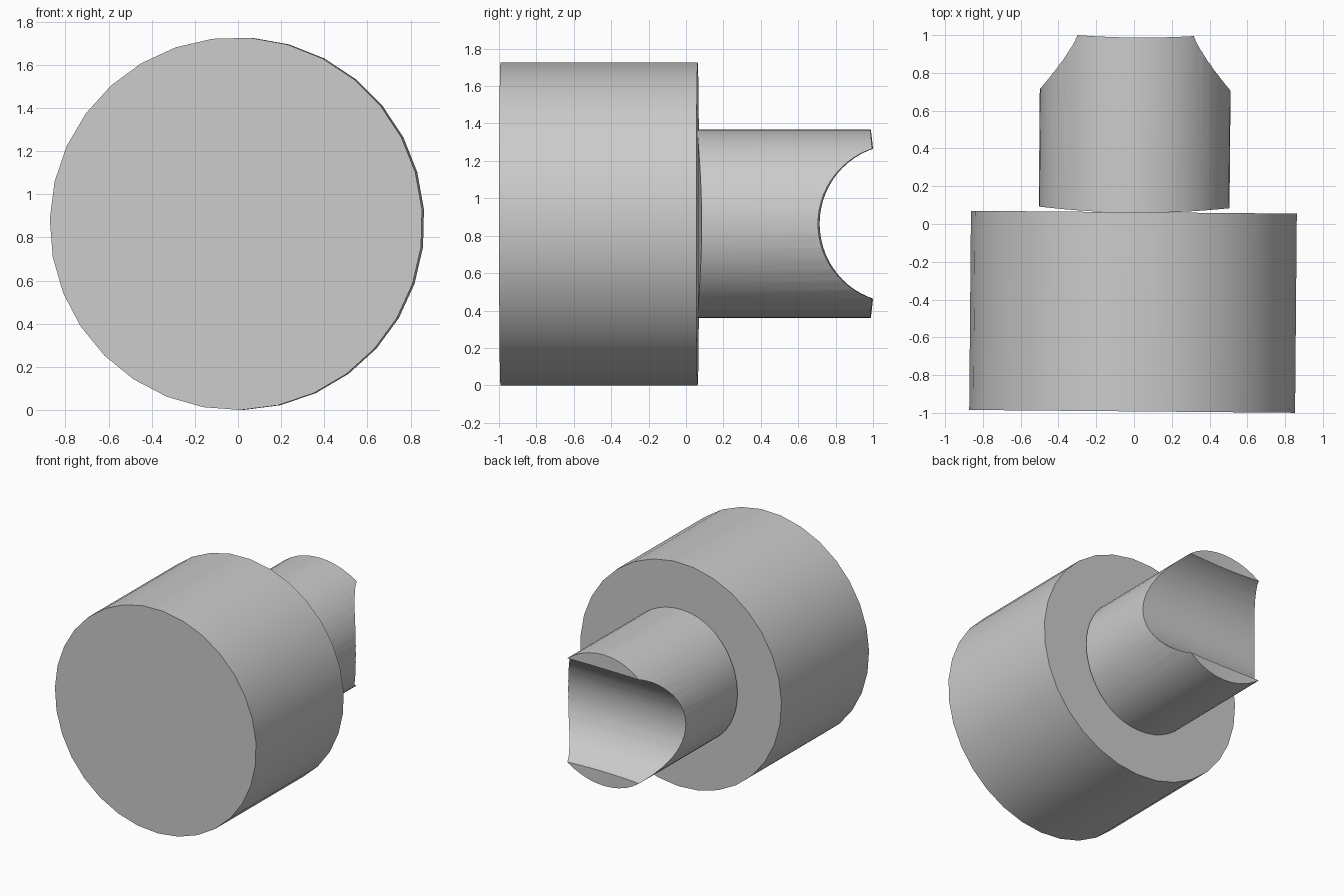
import bpy, bmesh, math
from mathutils import Matrix

cube = bpy.data.objects.get("Cube")
if cube:
    bpy.data.objects.remove(cube, do_unlink=True)

MID_Z = 0.864
TILT = math.radians(-0.5)

grey = bpy.data.materials.new("plain grey")
grey.use_nodes = True
GREY = (0.6, 0.6, 0.6, 1)
grey.diffuse_color = GREY
grey.node_tree.nodes["Principled BSDF"].inputs["Base Color"].default_value = GREY


def rod(name, radius, y0, y1, sides, start, bow=0.0):
    """Cylinder along y; bow pushes the rims back with the square of x."""
    bm = bmesh.new()
    rings = []
    for y in (y0, y1):
        ring = []
        for i in range(sides):
            a = start + math.tau * i / sides
            x, z = radius * math.cos(a), radius * math.sin(a)
            ring.append(bm.verts.new((x, y + bow * x * x, z)))
        rings.append(ring)
    for i in range(sides):
        j = (i + 1) % sides
        bm.faces.new((rings[0][i], rings[0][j], rings[1][j], rings[1][i]))
    for ring in rings:
        if bow:
            # strips of equal x keep every piece of the bowed cap flat
            for i in range(sides // 2):
                strip = [ring[i], ring[i + 1], ring[-i - 1], ring[-i]]
                bm.faces.new(list(dict.fromkeys(strip)))
        else:
            bm.faces.new(ring)
    bmesh.ops.recalc_face_normals(bm, faces=bm.faces)
    mesh = bpy.data.meshes.new(name)
    bm.to_mesh(mesh)
    bm.free()
    mesh.materials.append(grey)
    obj = bpy.data.objects.new(name, mesh)
    bpy.context.collection.objects.link(obj)
    return obj


def select(obj):
    bpy.ops.object.select_all(action="DESELECT")
    obj.select_set(True)
    bpy.context.view_layer.objects.active = obj


# Wide drum and the narrower stem behind it
drum = rod("drum", 0.864, -0.992, 0.0625, 31, math.radians(-88.5))
stem = rod("stem", 0.505, 0.06, 0.987, 48, 0, bow=0.11)

# Round saddle notch across the end of the stem
cutter = rod("notch_cutter", 0.423, -1, 1, 64, 0)
cutter.data.transform(Matrix.Translation((0, 1.133, 0)) @ Matrix.Rotation(math.pi / 2, 4, "Z"))
cutter.hide_render = True
select(stem)
cut = stem.modifiers.new("notch", "BOOLEAN")
cut.operation, cut.solver, cut.object = "DIFFERENCE", "EXACT", cutter
bpy.ops.object.modifier_apply(modifier=cut.name)
bpy.data.objects.remove(cutter, do_unlink=True)

# Shared placement and shading
for part in (drum, stem):
    part.location.z = MID_Z
    part.rotation_euler.z = TILT
    select(part)
    bpy.ops.object.shade_smooth_by_angle(angle=math.radians(30))
